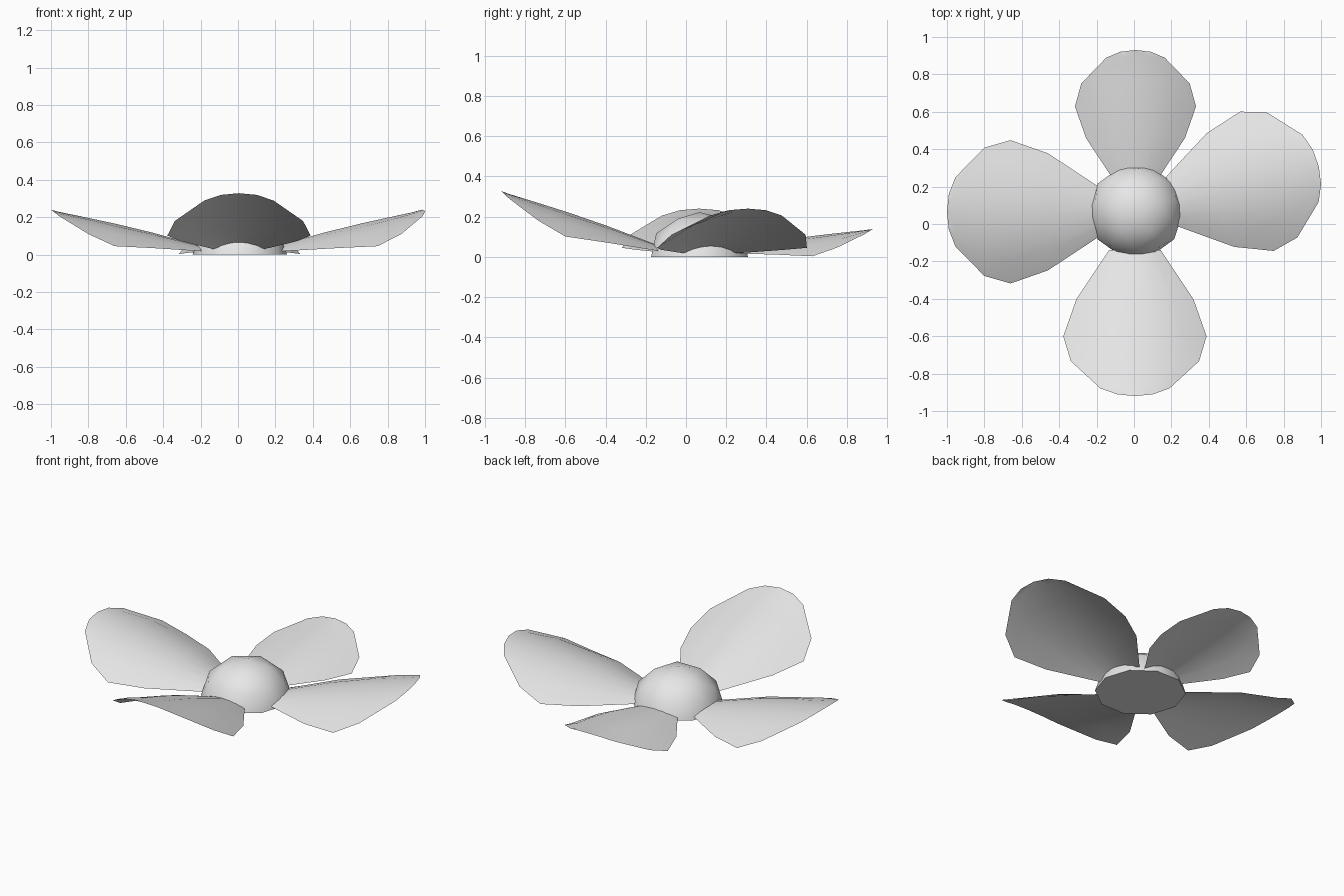
import bpy, bmesh, math

cube = bpy.data.objects.get("Cube")
if cube:
    bpy.data.objects.remove(cube)

grey = bpy.data.materials.new("light_grey")
grey.use_nodes = True
grey.diffuse_color = (0.8, 0.8, 0.8, 1)
grey.node_tree.nodes["Principled BSDF"].inputs["Base Color"].default_value = (0.8, 0.8, 0.8, 1)


def finish(bm, name):
    """Turn a bmesh into a smooth shaded mesh."""
    mesh = bpy.data.meshes.new(name)
    bm.to_mesh(mesh)
    bm.free()
    mesh.materials.append(grey)
    return mesh


def add(name, mesh):
    obj = bpy.data.objects.new(name, mesh)
    bpy.context.collection.objects.link(obj)
    return obj


# Petal: cross-sections from root to tip (distance, half width, edge z, centre z)
SECTIONS = [
    (0.00, 0.138, 0.000, 0.027),
    (0.265, 0.313, 0.017, 0.100),
    (0.465, 0.383, 0.027, 0.148),
    (0.605, 0.343, 0.092, 0.178),
    (0.76, 0.185, 0.187, 0.210),
    (0.795, 0.095, 0.214, 0.219),
    (0.805, 0.0, 0.222, 0.222),
]
STEPS = [-1, -0.67, -0.33, 0, 0.33, 0.67, 1]

bm = bmesh.new()
rows = [[bm.verts.new((u, t * w, edge + (mid - edge) * (1 - t * t))) for t in STEPS]
        for u, w, edge, mid in SECTIONS]
for a, b in zip(rows, rows[1:]):
    for i in range(len(STEPS) - 1):
        bm.faces.new((a[i], b[i], b[i + 1], a[i + 1]))
bmesh.ops.remove_doubles(bm, verts=bm.verts, dist=0.0001)
for f in bm.faces:
    f.smooth = True
petal = finish(bm, "petal")

# Four petals: name, root position, heading, upward tilt, scale
for name, root, heading, tilt, size in [
    ("front_petal", (0.005, -0.14, 0.03), -90, 5.5, 1),
    ("back_petal", (0.008, 0.235, 0.018), 90, -5.5, 0.845),
    ("left_petal", (0.205, 0.12, 0.018), 13.5, 0, 1),
    ("right_petal", (-0.195, 0.065, 0.018), 180, 0, 1),
]:
    obj = add(name, petal)
    obj.location = root
    obj.rotation_euler = (0, -math.radians(tilt), math.radians(heading))
    obj.scale = (size, size, size)

# Centre dome: half of a coarse sphere with a flat base
bm = bmesh.new()
bmesh.ops.create_icosphere(bm, subdivisions=2, radius=0.253)
cut = bmesh.ops.bisect_plane(bm, geom=bm.verts[:] + bm.edges[:] + bm.faces[:], dist=0.0005,
                             plane_co=(0, 0, 0), plane_no=(0, 0, -1), clear_outer=True)
for f in bm.faces:
    f.smooth = True
rim = [e for e in bm.edges if e.is_boundary]
base = bmesh.ops.contextual_create(bm, geom=rim)["faces"]
for f in base:
    f.smooth = False
bmesh.ops.recalc_face_normals(bm, faces=bm.faces)
for e in rim:
    e.smooth = False
dome = add("centre_dome", finish(bm, "centre_dome"))
dome.location = (0.01, 0.067, 0)
dome.rotation_euler = (0, 0, math.radians(90))
dome.scale = (1, 1, 0.88)
